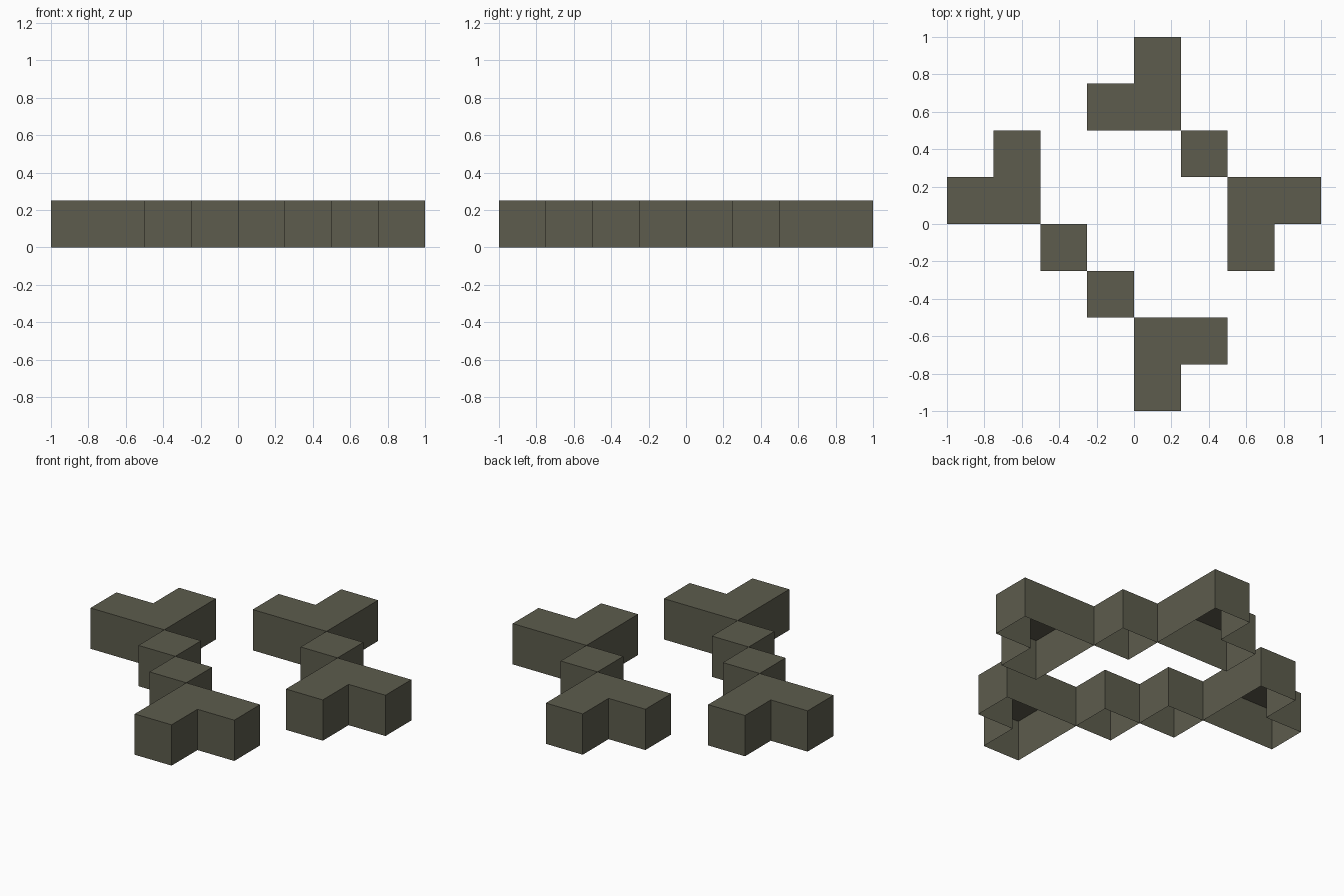
import bpy
import bmesh

if "Cube" in bpy.data.objects:
    bpy.data.objects.remove(bpy.data.objects["Cube"])

S = 0.25  # cell size, also the height

stone = bpy.data.materials.new("dark olive stone")
stone.diffuse_color = (0.109, 0.107, 0.074, 1.0)
stone.use_nodes = True
stone.node_tree.nodes["Principled BSDF"].inputs["Base Color"].default_value = stone.diffuse_color


def block(name, outline):
    """Open-bottomed shell: top face from a counter-clockwise outline in grid
    cells, plus side walls extruded down to the ground."""
    bm = bmesh.new()
    top = [bm.verts.new((x * S, y * S, S)) for x, y in outline]
    low = [bm.verts.new((x * S, y * S, 0)) for x, y in outline]
    bm.faces.new(top)
    n = len(outline)
    for i in range(n):
        j = (i + 1) % n
        bm.faces.new((low[i], low[j], top[j], top[i]))
    mesh = bpy.data.meshes.new(name)
    bm.to_mesh(mesh)
    bm.free()
    mesh.materials.append(stone)
    bpy.context.collection.objects.link(bpy.data.objects.new(name, mesh))


def cube(name, x, y):
    block(name, [(x, y), (x + 1, y), (x + 1, y + 1), (x, y + 1)])


# L-shaped corner blocks
block("back_corner", [(-1, 2), (1, 2), (1, 4), (0, 4), (0, 3), (-1, 3)])
block("right_corner", [(2, -1), (3, -1), (3, 0), (4, 0), (4, 1), (2, 1)])
block("left_corner", [(-4, 0), (-2, 0), (-2, 2), (-3, 2), (-3, 1), (-4, 1)])
block("front_corner", [(0, -4), (1, -4), (1, -3), (2, -3), (2, -2), (0, -2)])

# Single blocks linking the corners diagonally
cube("back_right_link", 1, 1)
cube("left_link", -2, -1)
cube("front_link", -1, -2)
